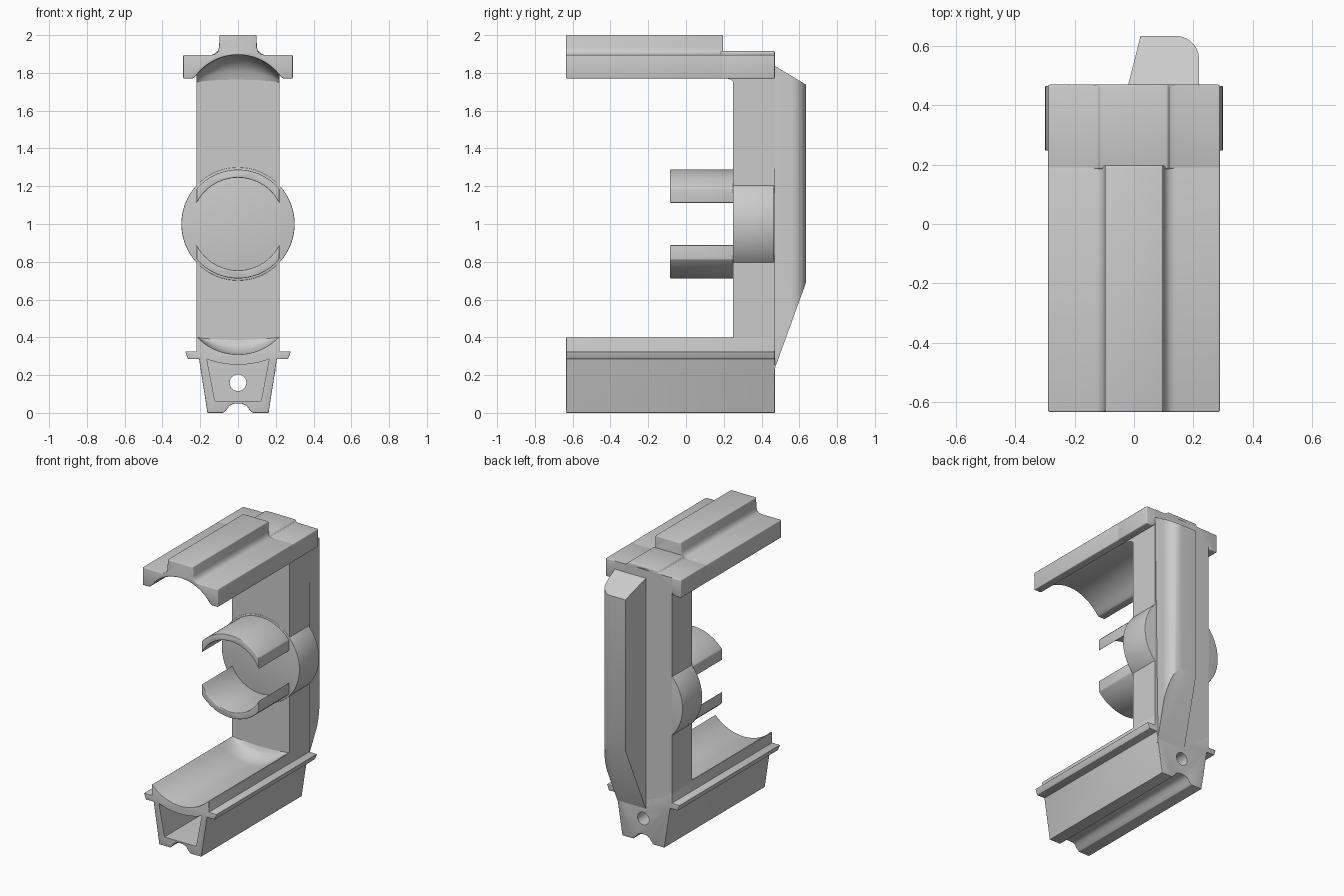
import bpy, bmesh
from math import sin, cos, pi, acos, asin, sqrt, radians

cube = bpy.data.objects.get("Cube")
if cube:
    bpy.data.objects.remove(cube, do_unlink=True)

grey = bpy.data.materials.new("plain grey")
grey.use_nodes = True
colour = (0.6, 0.6, 0.6, 1)
grey.diffuse_color = colour
grey.node_tree.nodes["Principled BSDF"].inputs["Base Color"].default_value = colour

FRONT, BACK, WALL = -0.635, 0.47, 0.25


def apply(obj, kind, **settings):
    bpy.ops.object.select_all(action='DESELECT')
    bpy.context.view_layer.objects.active = obj
    obj.select_set(True)
    mod = obj.modifiers.new(kind.title(), kind)
    for key, value in settings.items():
        setattr(mod, key, value)
    bpy.ops.object.modifier_apply(modifier=mod.name)


def smooth(obj):
    bpy.ops.object.select_all(action='DESELECT')
    bpy.context.view_layer.objects.active = obj
    obj.select_set(True)
    bpy.ops.object.shade_smooth_by_angle(angle=radians(32))


def loft(name, sections, bevel=0.0):
    """Closed solid through a row of matching 3D rings."""
    bm = bmesh.new()
    rings = [[bm.verts.new(p) for p in ring] for ring in sections]
    for a, b in zip(rings, rings[1:]):
        for i in range(len(a)):
            j = (i + 1) % len(a)
            bm.faces.new((a[i], a[j], b[j], b[i]))
    bm.faces.new(rings[0])
    bm.faces.new(rings[-1])
    bmesh.ops.recalc_face_normals(bm, faces=bm.faces[:])
    mesh = bpy.data.meshes.new(name)
    bm.to_mesh(mesh)
    bm.free()
    mesh.materials.append(grey)
    obj = bpy.data.objects.new(name, mesh)
    bpy.context.collection.objects.link(obj)
    if bevel:
        apply(obj, 'BEVEL', width=bevel, segments=3,
              limit_method='ANGLE', angle_limit=radians(35))
    smooth(obj)
    return obj


def along_y(name, profile, y0, y1, bevel=0.0):
    return loft(name, [[(x, y, z) for x, z in profile] for y in (y0, y1)], bevel)


def mirrored(half):
    """Complete a right-hand half profile, first and last points on x = 0."""
    return half + [(-x, z) for x, z in half[-2:0:-1]]


def arc(cx, cz, r, a0, a1, n=24):
    return [(cx + r * cos(a0 + (a1 - a0) * i / n),
             cz + r * sin(a0 + (a1 - a0) * i / n)) for i in range(n + 1)]


def half_arch(width, edge, middle, n=14):
    """Points from the edge of a shallow arch to its middle."""
    rise = abs(middle - edge)
    r = (width ** 2 + rise ** 2) / (2 * rise)
    side = 1 if middle > edge else -1
    a = asin(width / r)
    return [(r * sin(a * (1 - i / n)),
             middle - side * r * (1 - cos(a * (1 - i / n)))) for i in range(n + 1)]


def cut(obj, cutter):
    apply(obj, 'BOOLEAN', operation='DIFFERENCE', solver='EXACT', object=cutter)
    bpy.data.objects.remove(cutter, do_unlink=True)


# Lower trough with side flanges and a grooved underside
trough_arch = half_arch(0.214, 0.4, 0.31)
trough = along_y("lower_trough", mirrored(
    [(0, 0.05), (0.025, 0.048), (0.045, 0.038), (0.06, 0.018), (0.078, 0), (0.162, 0),
     (0.206, 0.285), (0.265, 0.285), (0.28, 0.325), (0.22, 0.325), (0.22, 0.4)]
    + trough_arch), FRONT, BACK, 0.006)
pocket = along_y("pocket_cutter", mirrored(
    [(0, 0.062), (0.122, 0.062)] + half_arch(0.165, 0.285, 0.255)), FRONT - 0.1, 0.3)
cut(trough, pocket)
hole = along_y("hole_cutter", arc(0, 0.16, 0.044, 0, 2 * pi, 32)[:-1], 0.2, BACK + 0.1)
cut(trough, hole)
smooth(trough)

# Upright column
along_y("column", [(-0.22, 0.3), (0.22, 0.3), (0.22, 1.894), (-0.22, 1.894)], WALL, BACK)

# Rear spine, rounded on one corner and sloped at both ends
spine = [(-0.022, 0.46), (0.22, 0.46)] + arc(0.14, 0.555, 0.08, 0, pi / 2, 10) + [(0.022, 0.635)]


def low(y):
    return 0.22 + (y - 0.465) * 2.76


def high(y):
    return 1.84 - (y - 0.465) * 0.6


loft("rear_spine", [[(min(x, 0.196 + max(0, y - 0.46)), y, low(y)) for x, y in spine],
                    [(x, y, high(y)) for x, y in spine]])

# Upper bracket: ridged front length and lower rear length
arch = [(0.29, 1.895), (0.29, 1.77), (0.238, 1.77)] + half_arch(0.225, 1.782, 1.895)
along_y("upper_bracket_front", mirrored(
    [(0, 2), (0.098, 2), (0.1, 1.935), (0.106, 1.913), (0.12, 1.9), (0.14, 1.895)] + arch),
    FRONT, 0.197, 0.006)
along_y("upper_bracket_rear", mirrored(
    [(0, 1.915), (0.113, 1.915), (0.122, 1.902), (0.14, 1.895)] + arch), 0.185, BACK, 0.006)


# Curved blends where the arched channels meet the column
def blend(name, half, flat, length, inside):
    curve = half + [(-x, z) for x, z in half[-2::-1]]
    sections = []
    for i in range(13):
        t = i / 12
        fill = 1 - sqrt(max(0, 1 - t * t))
        face = [(x, z + (flat - z) * fill) for x, z in curve]
        buried = [(x, z + inside) for x, z in reversed(curve)]
        y = WALL + 0.004 - length * (1 - t)
        sections.append([(x, y, z) for x, z in face + buried])
    loft(name, sections)


blend("lower_blend", trough_arch, 0.4, 0.13, -0.012)
blend("upper_blend", half_arch(0.22, 1.785, 1.895), 1.745, 0.15, 0.012)

# Round boss through the column
along_y("round_boss", arc(0, 1, 0.3, 0, 2 * pi, 72)[:-1], WALL - 0.002, 0.466, 0.004)

# Pair of curved clips with flat sides
outer, inner, side = 0.288, 0.245, 0.219
a, b = acos(side / outer), acos(side / inner)
clip = arc(0, 0, outer, a, pi - a, 32) + arc(0, 0, inner, pi - b, b, 32)
for name, sign in (("upper_clip", 1), ("lower_clip", -1)):
    along_y(name, [(x, 1 + sign * z) for x, z in clip], -0.085, WALL + 0.02, 0.012)
